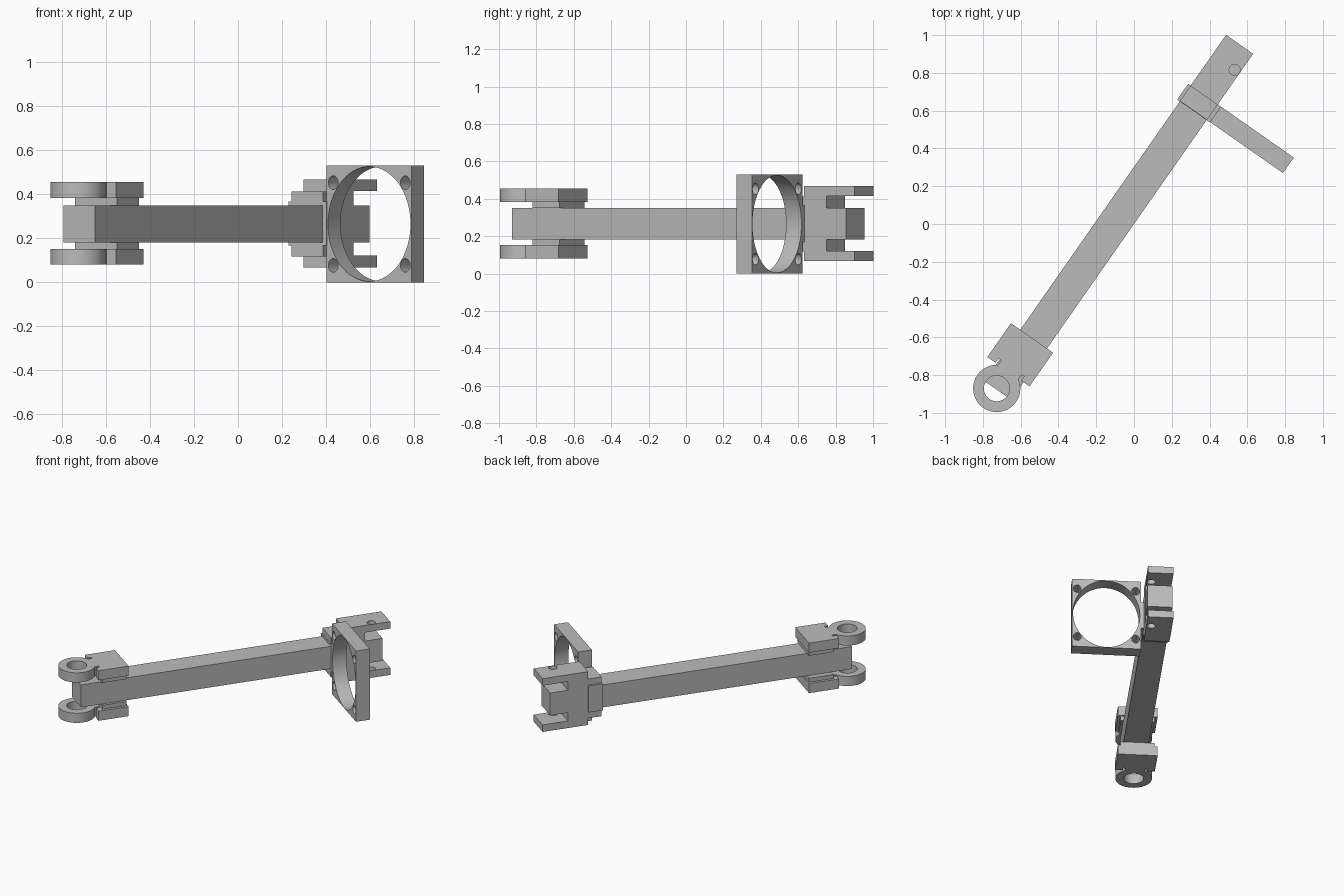
import bpy, bmesh, math
from mathutils import Matrix

if "Cube" in bpy.data.objects:
    bpy.data.objects.remove(bpy.data.objects["Cube"])

grey = bpy.data.materials.new("plain_grey")
grey.diffuse_color = (0.5, 0.5, 0.5, 1)
grey.use_nodes = True
grey.node_tree.nodes["Principled BSDF"].inputs["Base Color"].default_value = grey.diffuse_color

# Arm frame: x runs along the arm, y across it (towards the fan frame is +t = -y)
ARM = Matrix.Rotation(math.radians(55.05), 4, 'Z')
# Upright frame: profile x -> across, profile y -> up, depth -> along the arm
UPRIGHT = Matrix(((0, 0, -1, 0), (-1, 0, 0, 0), (0, 1, 0, 0), (0, 0, 0, 1)))


def rect(s0, s1, t0, t1):
    return [(s0, t0), (s1, t0), (s1, t1), (s0, t1)]


def ellipse(cx, cy, rx, ry, n=48):
    return [(cx + rx * math.cos(2 * math.pi * i / n),
             cy + ry * math.sin(2 * math.pi * i / n)) for i in range(n)]


def prism(name, loops, depth, matrix):
    """Extrude an outline (first loop) with holes (other loops)."""
    cu = bpy.data.curves.new(name, 'CURVE')
    cu.dimensions, cu.fill_mode, cu.extrude = '2D', 'BOTH', depth / 2
    for pts in loops:
        sp = cu.splines.new('POLY')
        sp.points.add(len(pts) - 1)
        for p, (x, y) in zip(sp.points, pts):
            p.co = (x, y, 0, 1)
        sp.use_cyclic_u = True
    tmp = bpy.data.objects.new(name + "_outline", cu)
    bpy.context.collection.objects.link(tmp)
    deps = bpy.context.evaluated_depsgraph_get()
    me = bpy.data.meshes.new_from_object(tmp.evaluated_get(deps))
    bpy.data.objects.remove(tmp)
    bpy.data.curves.remove(cu)
    bm = bmesh.new()
    bm.from_mesh(me)
    bmesh.ops.remove_doubles(bm, verts=bm.verts, dist=1e-5)
    bmesh.ops.recalc_face_normals(bm, faces=bm.faces)
    bmesh.ops.transform(bm, matrix=ARM @ matrix, verts=bm.verts)
    bm.to_mesh(me)
    bm.free()
    me.name = name
    me.materials.clear()
    me.materials.append(grey)
    ob = bpy.data.objects.new(name, me)
    bpy.context.collection.objects.link(ob)
    bpy.ops.object.select_all(action='DESELECT')
    ob.select_set(True)
    bpy.context.view_layer.objects.active = ob
    bpy.ops.object.shade_smooth_by_angle(angle=math.radians(30))
    return ob


def slab(name, loops, z0, z1):
    """Horizontal plate; loops are given as (along, across)."""
    flipped = [[(s, -t) for s, t in loop] for loop in loops]
    return prism(name, flipped, z1 - z0, Matrix.Translation((0, 0, (z0 + z1) / 2)))


# Main square bar
slab("arm_bar", [rect(-1.135, 1.045, -0.173, 0)], 0.182, 0.35)

# Far fork: solid body with two drilled prongs
slab("fork_body", [rect(0.77, 0.916, -0.174, 0.001)], 0.121, 0.415)
for side, z0, z1 in (("lower", 0.068, 0.121), ("upper", 0.415, 0.467)):
    slab(side + "_fork_prong", [rect(0.77, 1.10, -0.174, 0.001),
                                ellipse(0.974, -0.031, 0.029, 0.029, 24)], z0, z1)

# Mounting block and clip that carry the fan frame
slab("mount_block", [rect(0.673, 0.772, -0.174, 0.001)], 0.118, 0.412)
slab("mount_clip", [rect(0.671, 0.773, -0.19, 0.022)], 0.168, 0.367)

# Upright frame with a large opening and four corner holes
loops = [rect(0.02, 0.492, 0, 0.53), ellipse(0.257, 0.265, 0.229, 0.261, 64)]
loops += [ellipse(t, z, 0.027, 0.031, 20) for t in (0.057, 0.457) for z in (0.077, 0.453)]
prism("ring_frame", loops, 0.1, Matrix.Translation((0.723, 0, 0)) @ UPRIGHT)

# Near hinge: notched plates, spacers and eyelets above and below the bar
C = -0.097
half = [(-0.804, 0.136), (-1.022, 0.136), (-1.022, 0.083), (-0.995, 0.083), (-0.995, 0.066)]
plate = [(s, C + t) for s, t in half]
plate += [(-1.03, C + 0.066), (-1.03, C - 0.066)]
plate += [(s, C - t) for s, t in reversed(half)]
for side, z0, z1, g0, g1 in (("lower", 0.08, 0.152, 0.152, 0.182),
                             ("upper", 0.383, 0.455, 0.35, 0.383)):
    slab(side + "_hinge_plate", [plate], z0, z1)
    slab(side + "_hinge_spacer", [rect(-0.988, -0.812, C - 0.116, C + 0.116)], g0, g1)
    slab(side + "_hinge_eyelet", [ellipse(-1.13, C, 0.125, 0.125),
                                  ellipse(-1.13, C, 0.068, 0.068)], z0, z1)
